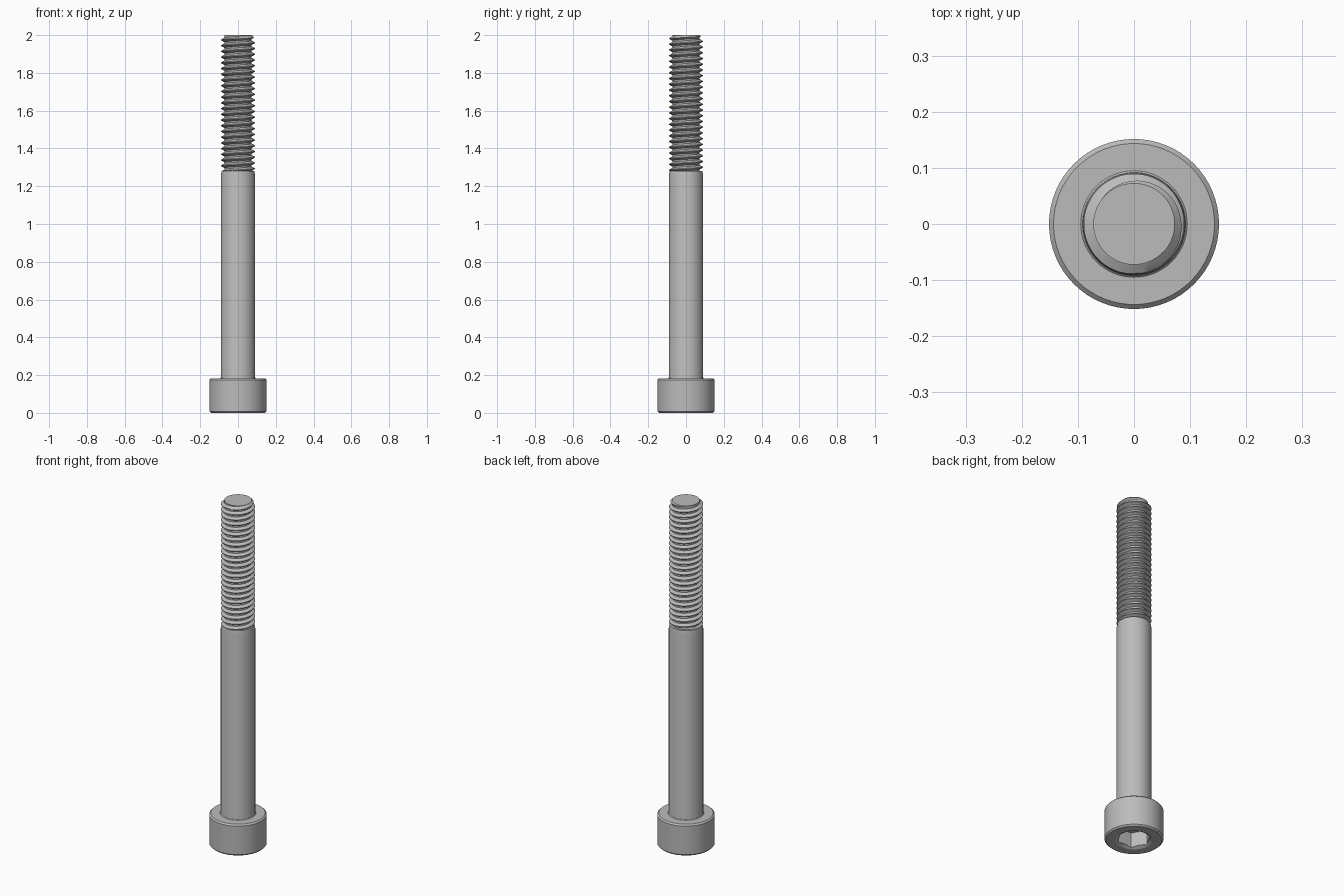
import bpy
import bmesh
from math import sin, cos, pi, radians

if "Cube" in bpy.data.objects:
    bpy.data.objects.remove(bpy.data.objects["Cube"])

SEG = 64
HEAD_R, HEAD_H, CHAMFER = 0.1515, 0.182, 0.008
SHANK_R, SHANK_TOP, TOP = 0.091, 1.28, 2.0
ROOT_R, CREST_R, PITCH = 0.0725, 0.0895, 0.0303
HEX_R, HEX_DEPTH, MOUTH_R = 0.0875, 0.092, 0.095

steel = bpy.data.materials.new("plain steel grey")
steel.use_nodes = True
steel.diffuse_color = (0.5, 0.5, 0.5, 1)
steel.node_tree.nodes["Principled BSDF"].inputs["Base Color"].default_value = (0.5, 0.5, 0.5, 1)


def finish(name, bm, angle=25):
    bmesh.ops.recalc_face_normals(bm, faces=bm.faces)
    mesh = bpy.data.meshes.new(name)
    bm.to_mesh(mesh)
    bm.free()
    mesh.materials.append(steel)
    obj = bpy.data.objects.new(name, mesh)
    bpy.context.collection.objects.link(obj)
    smooth(obj, angle)
    return obj


def smooth(obj, angle=25):
    bpy.ops.object.select_all(action="DESELECT")
    obj.select_set(True)
    bpy.context.view_layer.objects.active = obj
    bpy.ops.object.shade_smooth_by_angle(angle=radians(angle))


def turned(name, profile, sides=SEG):
    """Closed solid of revolution from (radius, height) points."""
    bm = bmesh.new()
    rings = [[bm.verts.new((r * cos(2 * pi * i / sides), r * sin(2 * pi * i / sides), z))
              for i in range(sides)] for r, z in profile]
    for a, b in zip(rings, rings[1:]):
        for i in range(sides):
            j = (i + 1) % sides
            bm.faces.new((a[i], a[j], b[j], b[i]))
    bm.faces.new(rings[0])
    bm.faces.new(rings[-1])
    return finish(name, bm)


def cut(obj, cutter):
    mod = obj.modifiers.new("cut", "BOOLEAN")
    mod.operation = "DIFFERENCE"
    mod.solver = "EXACT"
    mod.object = cutter
    bpy.context.view_layer.objects.active = obj
    bpy.ops.object.modifier_apply(modifier=mod.name)
    bpy.data.objects.remove(cutter)


# Cylindrical head with chamfered rims
head = turned("head", [(HEAD_R - CHAMFER, 0), (HEAD_R, CHAMFER),
                       (HEAD_R, HEAD_H - CHAMFER), (HEAD_R - CHAMFER, HEAD_H)])

# Hexagonal socket with a countersunk mouth
cut(head, turned("socket_cutter", [(HEX_R, -0.05), (HEX_R, HEX_DEPTH)], 6))
cut(head, turned("mouth_cutter", [(MOUTH_R + 0.02, -0.012), (MOUTH_R - 0.03, 0.018)]))
smooth(head)

# Plain shank with a small fillet at the head and a tapered shoulder
turned("shank", [(SHANK_R + 0.004, HEAD_H - 0.02), (SHANK_R + 0.004, HEAD_H),
                 (SHANK_R + 0.001, HEAD_H + 0.003), (SHANK_R, HEAD_H + 0.008),
                 (SHANK_R, SHANK_TOP - 0.025), (SHANK_R - 0.005, SHANK_TOP),
                 (ROOT_R - 0.005, SHANK_TOP)])


# Right-handed helical thread, trimmed at both ends
def thread():
    bm = bmesh.new()
    bottom = SHANK_TOP - 0.006
    turns = int((TOP - bottom) / PITCH) + 3
    section = [(0, ROOT_R), (0.25, ROOT_R), (0.56, CREST_R), (0.69, CREST_R)]
    columns = []
    for i in range(SEG + 1):
        a = 2 * pi * i / SEG
        column = []
        for k in range(-2, turns):
            for offset, r in section:
                z = bottom + PITCH * (k + offset + i / SEG)
                z = min(max(z, bottom), TOP)
                r = min(r, ROOT_R + (TOP - z), ROOT_R + 2 * (z - bottom))
                column.append(bm.verts.new((r * cos(a), r * sin(a), z)))
        columns.append(column)
    for a, b in zip(columns, columns[1:]):
        for j in range(len(a) - 1):
            bm.faces.new((a[j], b[j], b[j + 1], a[j + 1]))
    for end in (0, -1):
        bm.faces.new([c[end] for c in columns[:-1]])
    bmesh.ops.remove_doubles(bm, verts=bm.verts, dist=0.00002)
    bmesh.ops.dissolve_degenerate(bm, edges=bm.edges, dist=0.00002)
    return finish("thread", bm)


thread()
